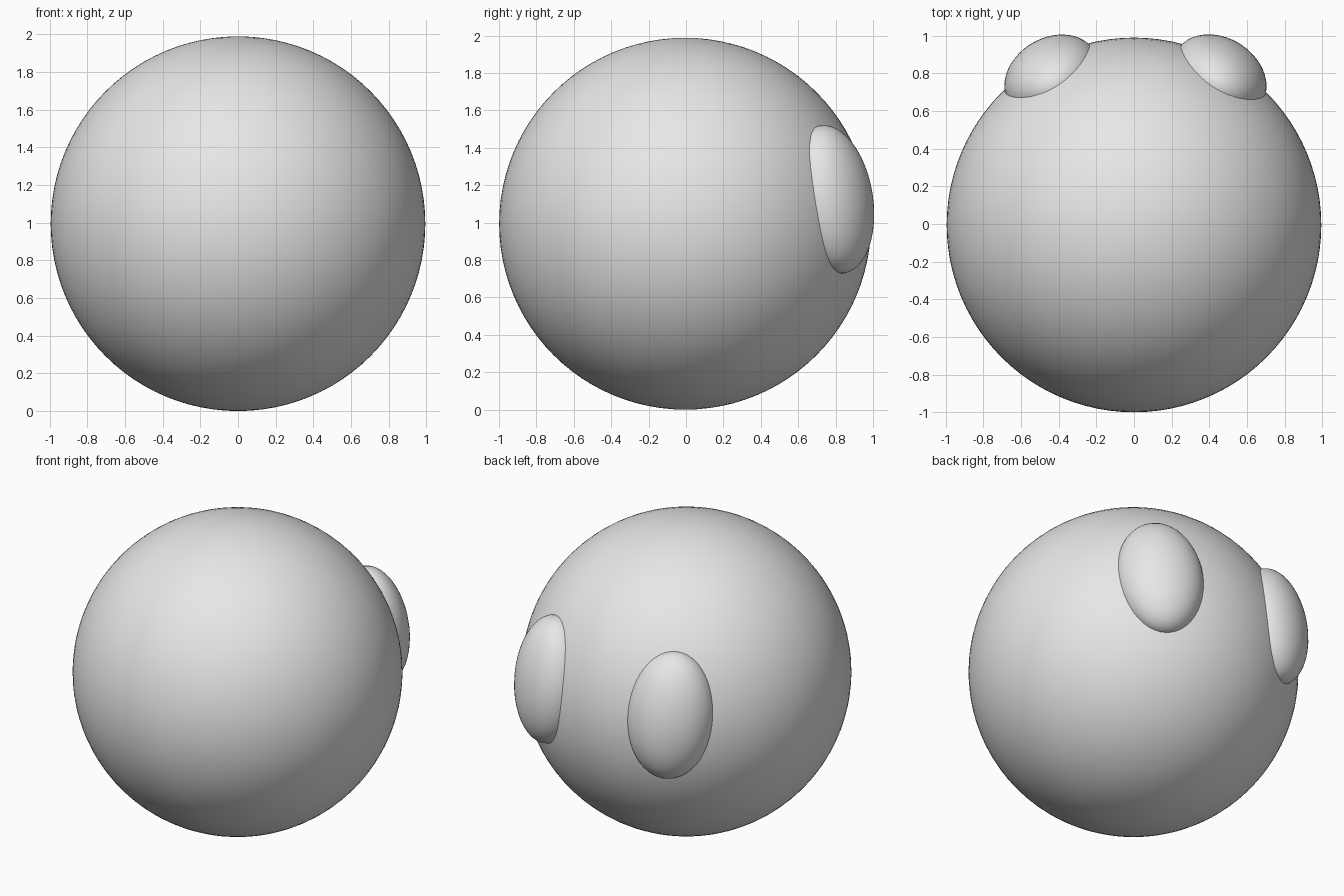
import bpy
from mathutils import Matrix, Vector

if "Cube" in bpy.data.objects:
    bpy.data.objects.remove(bpy.data.objects["Cube"])

grey = bpy.data.materials.new("light_grey")
grey.diffuse_color = (0.8, 0.8, 0.8, 1)
grey.use_nodes = True
grey.node_tree.nodes["Principled BSDF"].inputs["Base Color"].default_value = grey.diffuse_color

BODY_RADIUS = 0.994
BODY_CENTRE = Vector((0, -0.005, BODY_RADIUS))


def ellipsoid(name, matrix, segments, rings):
    """Smooth unit sphere placed and stretched by a matrix."""
    bpy.ops.mesh.primitive_uv_sphere_add(segments=segments, ring_count=rings)
    obj = bpy.context.object
    obj.name = name
    obj.data.transform(matrix)
    obj.data.materials.append(grey)
    bpy.ops.object.shade_smooth()
    return obj


# Round body
ellipsoid("body", Matrix.Translation(BODY_CENTRE) @ Matrix.Scale(BODY_RADIUS, 4), 96, 48)

# Two flattened oval eyes on the back, facing outward from the body
for name, side, offset in (("right_eye", 1, 0.453), ("left_eye", -1, 0.437)):
    centre = Vector((side * offset, 0.782, 1.124))
    normal = (centre - BODY_CENTRE).normalized()
    up = Vector((0, -0.15, 0.99))
    up = (up - normal * up.dot(normal)).normalized()
    across = up.cross(normal)
    axes = Matrix((across, normal * -1, up)).transposed().to_4x4()
    size = Matrix.Diagonal((0.265, 0.20, 0.40, 1))
    ellipsoid(name, Matrix.Translation(centre) @ axes @ size, 48, 24)
